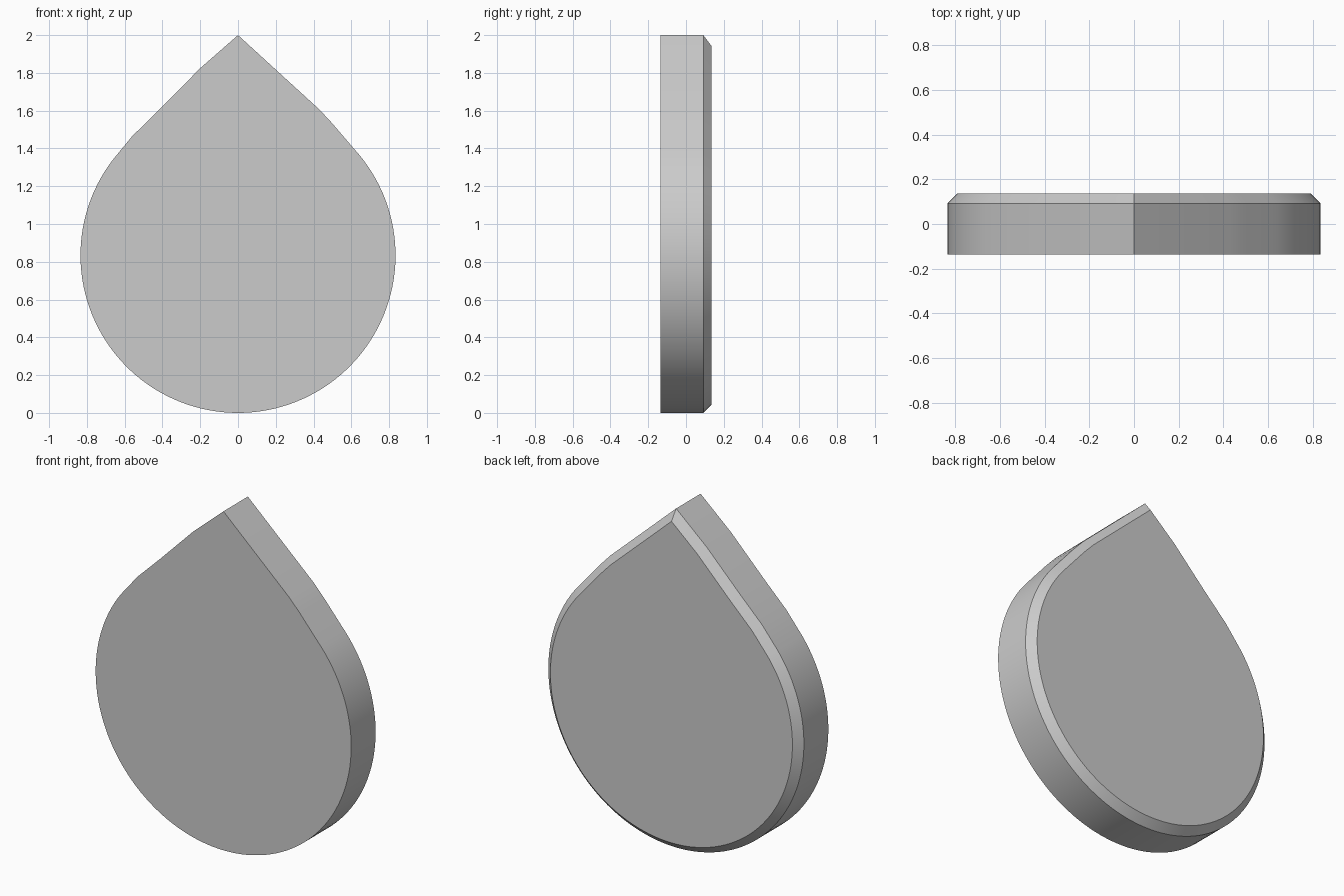
import bpy, bmesh, math

if "Cube" in bpy.data.objects:
    bpy.data.objects.remove(bpy.data.objects["Cube"])

R, CZ = 0.834, 0.834          # round lower body
Y0, Y1 = -0.136, 0.136        # front and back faces
CHAMFER = 0.044

# teardrop outline: tip, right shoulder, round body, left shoulder
outline = [(0, 2), (0.43, 1.607), (0.498, 1.534)]
a0, a1, n = math.radians(42.5), math.radians(-217), 96
for i in range(n + 1):
    a = a0 + (a1 - a0) * i / n
    outline.append((R * math.cos(a), CZ + R * math.sin(a)))
outline += [(-0.56, 1.465), (-0.413, 1.609), (-0.2, 1.825)]

# plate: flat face extruded backwards
bm = bmesh.new()
face = bm.faces.new([bm.verts.new((x, Y0, z)) for x, z in outline])
ext = bmesh.ops.extrude_face_region(bm, geom=[face], use_keep_orig=True)
verts = [g for g in ext["geom"] if isinstance(g, bmesh.types.BMVert)]
bmesh.ops.translate(bm, verts=verts, vec=(0, Y1 - Y0, 0))
bmesh.ops.recalc_face_normals(bm, faces=bm.faces)

# chamfered rim on the back only
rim = [e for e in bm.edges if all(v.co.y > 0 for v in e.verts)]
bmesh.ops.bevel(bm, geom=rim, offset=CHAMFER, offset_type='OFFSET',
                segments=1, affect='EDGES', clamp_overlap=False)
bmesh.ops.recalc_face_normals(bm, faces=bm.faces)

mesh = bpy.data.meshes.new("teardrop_plate")
bm.to_mesh(mesh)
bm.free()
plate = bpy.data.objects.new("teardrop_plate", mesh)
bpy.context.collection.objects.link(plate)

# smooth sides, sharp rim and tip
bpy.context.view_layer.objects.active = plate
plate.select_set(True)
bpy.ops.object.shade_smooth_by_angle(angle=math.radians(30))
